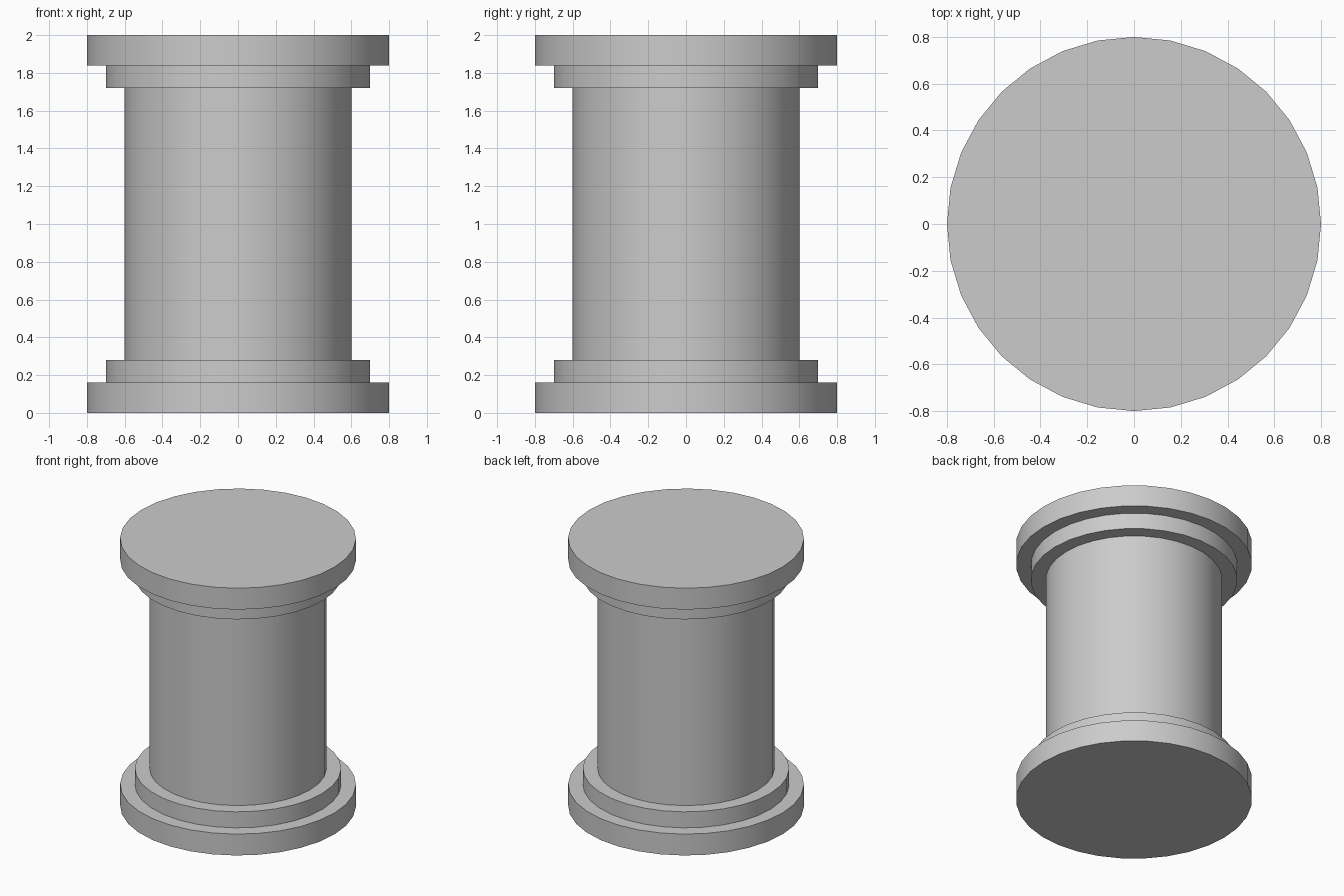
import bpy
import math

if "Cube" in bpy.data.objects:
    bpy.data.objects.remove(bpy.data.objects["Cube"])


def disc(name, radius, z0, z1):
    """Upright 32-sided cylinder spanning z0 to z1."""
    bpy.ops.mesh.primitive_cylinder_add(
        vertices=32, radius=radius, depth=z1 - z0, location=(0, 0, (z0 + z1) / 2))
    ob = bpy.context.object
    ob.name = name
    bpy.ops.object.shade_smooth_by_angle(angle=math.radians(30))
    return ob


HEIGHT, FLANGE, STEP = 2.0, 0.16, 0.28

# Central shaft
disc("shaft", 0.6, STEP, HEIGHT - STEP)

# Stepped base, and the same steps mirrored as the cap
for name, radius, z0, z1 in (("flange", 0.8, 0, FLANGE), ("collar", 0.7, FLANGE, STEP)):
    disc("base_" + name, radius, z0, z1)
    disc("cap_" + name, radius, HEIGHT - z1, HEIGHT - z0)
